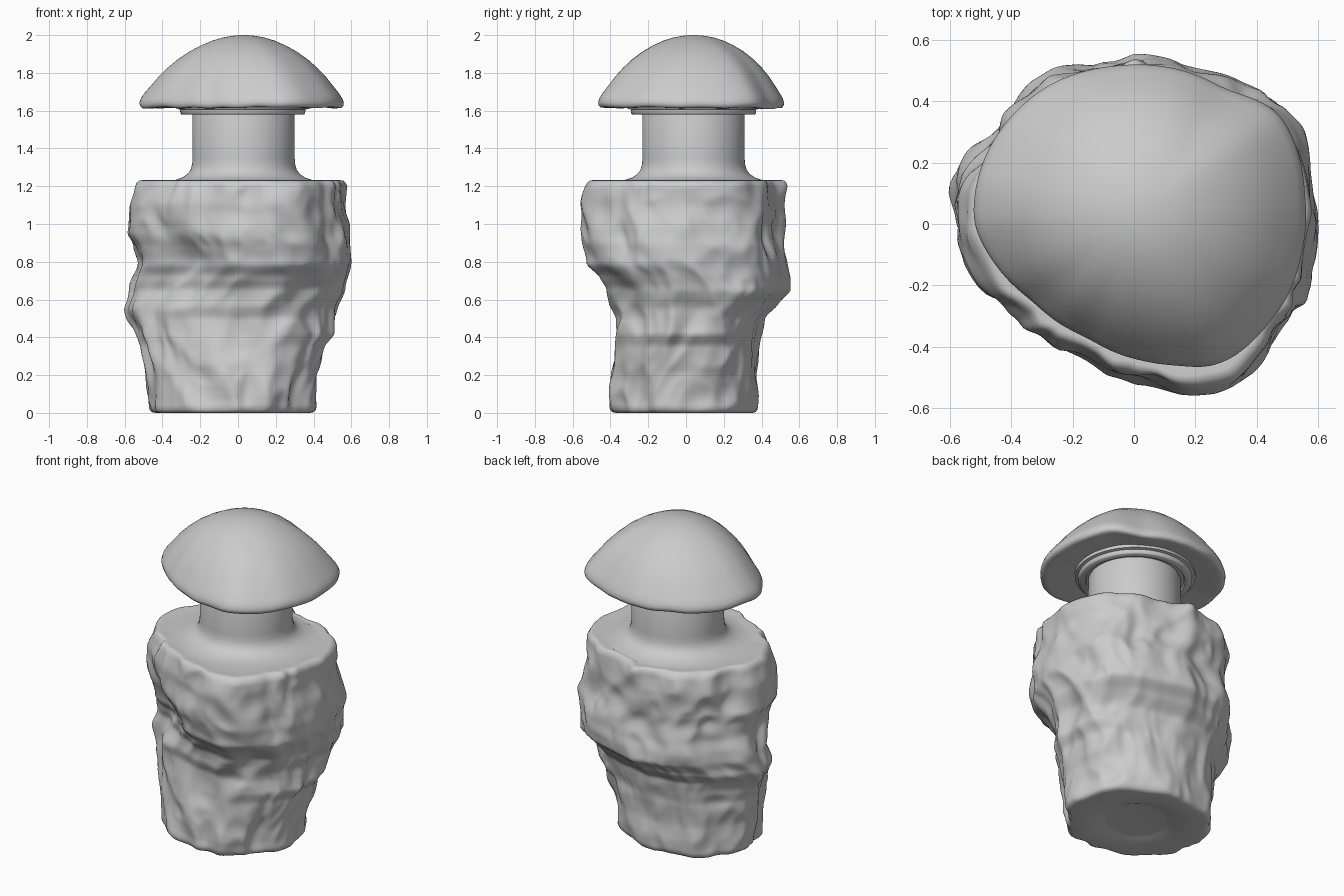
import bpy, math
from mathutils import Vector, noise

if "Cube" in bpy.data.objects:
    bpy.data.objects.remove(bpy.data.objects["Cube"])

N = 200
CX, CY = 0.03, 0.04


def loft(name, rings):
    """Skin a stack of equal-length point rings and close both ends."""
    n = len(rings[0])
    verts = [p for r in rings for p in r]
    faces = [(k*n + i, k*n + (i+1) % n, (k+1)*n + (i+1) % n, (k+1)*n + i)
             for k in range(len(rings)-1) for i in range(n)]
    faces.append(tuple(reversed(range(n))))
    faces.append(tuple(range((len(rings)-1)*n, len(rings)*n)))
    me = bpy.data.meshes.new(name)
    me.from_pydata(verts, [], faces)
    ob = bpy.data.objects.new(name, me)
    bpy.context.collection.objects.link(ob)
    bpy.ops.object.select_all(action='DESELECT')
    ob.select_set(True)
    bpy.context.view_layer.objects.active = ob
    bpy.ops.object.shade_smooth_by_angle(angle=math.radians(60))
    return ob


def circle(r, z, cx=CX, cy=CY):
    return [(cx + r*math.cos(a), cy + r*math.sin(a), z) for a in ANG]


def lerp_table(tab, z):
    """Interpolate rows of (z, values...)."""
    for a, b in zip(tab, tab[1:]):
        if z <= b[0]:
            t = max(0, (z - a[0]) / (b[0] - a[0]))
            t = 0.5*t + 0.5*t*t*(3 - 2*t)
            return [u + (v - u)*t for u, v in zip(a[1:], b[1:])]
    return tab[-1][1:]


ANG = [2*math.pi*i/N for i in range(N)]

# Plan outline shared by cap and body, turned into radius per angle
OUT = [(.555, .1), (.53, .25), (.47, .365), (.3, .435), (.1, .512), (-.05, .515),
       (-.15, .5), (-.28, .45), (-.4, .35), (-.47, .25), (-.515, .12), (-.522, 0),
       (-.46, -.12), (-.33, -.25), (-.15, -.37), (.03, -.445), (.16, -.46), (.24, -.468),
       (.33, -.43), (.42, -.345), (.5, -.235), (.545, -.1)]
polar = sorted((math.atan2(y-CY, x-CX) % (2*math.pi), math.hypot(x-CX, y-CY)) for x, y in OUT)
polar = [(polar[-1][0]-2*math.pi, polar[-1][1])] + polar + [(polar[0][0]+2*math.pi, polar[0][1])]
RAD = []
for a in ANG:
    for (a0, r0), (a1, r1) in zip(polar, polar[1:]):
        if a0 <= a <= a1:
            RAD.append(r0 + (r1-r0)*(a-a0)/(a1-a0))
            break
for _ in range(8):
    RAD = [(RAD[i-1] + 2*RAD[i] + RAD[(i+1) % N])/4 for i in range(N)]

# Body silhouettes: front (z, left, right) and side (z, front, back)
FRONT = [(0, -.47, .41), (.2, -.49, .42), (.35, -.515, .46), (.42, -.55, .51),
         (.55, -.605, .52), (.65, -.575, .57), (.8, -.535, .6), (.88, -.55, .6),
         (.95, -.58, .59), (1.1, -.575, .57), (1.2, -.545, .578), (1.24, -.54, .57)]
SIDE = [(0, -.4, .38), (.1, -.41, .385), (.2, -.395, .375), (.35, -.375, .39),
        (.5, -.37, .42), (.58, -.405, .49), (.65, -.42, .55), (.72, -.46, .55),
        (.79, -.525, .54), (.92, -.555, .52), (1.1, -.555, .53), (1.24, -.53, .53)]
# Local knobs: (angle in degrees, height)
KNOBS = [(-73, .045), (93, .025), (168, .025), (10, .015)]


def rock(x, y, z):
    """Soft chiselled stone relief, stretched vertically."""
    p = Vector((x, y, z*.7))
    p = p + noise.noise_vector(p*2.5)*.08
    n1 = noise.noise(p*4.5)
    n2 = noise.noise(p*8 + Vector((5, 2, 7)))
    return .05*(.3 - math.sqrt(n1*n1 + .01)) + .03*(.3 - math.sqrt(n2*n2 + .01)) \
        + .035*noise.noise(p*5 + Vector((9, 1, 3)))


def raw_ring(z):
    pts = []
    b = max(0, .5 - z*.5)
    top = min(1, max(0, (z - .3)/.5))
    for a, r in zip(ANG, RAD):
        r = r*(1-b) + .5*b
        r += rock(r*math.cos(a), r*math.sin(a), z)
        for deg, h in KNOBS:
            d = (a - math.radians(deg) + math.pi) % (2*math.pi) - math.pi
            r += top*h*math.exp(-(d/.17)**2)
        pts.append((r*math.cos(a), r*math.sin(a)))
    return pts


def body_ring(z, s=1):
    pts = raw_ring(z)
    # limits averaged over neighbouring heights, to avoid banding
    lim = [0]*4
    for dz in (-.08, -.04, 0, .04, .08):
        xs, ys = zip(*raw_ring(z + dz))
        lim = [l + v/5 for l, v in zip(lim, (min(xs), max(xs), min(ys), max(ys)))]
    x0, x1 = lerp_table(FRONT, z)
    y0, y1 = lerp_table(SIDE, z)
    mx, my = (x0+x1)/2, (y0+y1)/2
    res = []
    for x, y in pts:
        u = x0 + (x1-x0)*(x-lim[0])/(lim[1]-lim[0])
        v = y0 + (y1-y0)*(y-lim[2])/(lim[3]-lim[2])
        res.append((mx + (u-mx)*s, my + (v-my)*s, z))
    return res


# Bottle: recessed base, rough stone wall, flat shoulder, filleted neck
rings = [circle(.17, .02, -.03, -.01), circle(.19, .018, -.03, -.01), circle(.22, .006, -.03, -.01),
         body_ring(0, .92), body_ring(.004, .965), body_ring(.016, .99)]
H = 80
rings += [body_ring(.035 + (1.2-.035)*k/H) for k in range(H+1)]
rings += [body_ring(1.218, .99), body_ring(1.23, .97), body_ring(1.232, .94), body_ring(1.226, .88)]
rings += [circle(r, z) for r, z in [(.4, 1.228), (.36, 1.234), (.325, 1.246), (.298, 1.264), (.281, 1.287),
                                    (.273, 1.315), (.27, 1.35), (.27, 1.58), (.265, 1.592), (.25, 1.597)]]
loft("bottle_body", rings)

# Stopper collar under the cap
loft("stopper_collar", [circle(r, z, .025) for r, z in
                        [(.285, 1.592), (.29, 1.58), (.325, 1.58), (.33, 1.586), (.332, 1.606),
                         (.35, 1.61), (.35, 1.65)]])

# Domed cap with irregular rim
CAP = [(.3, 1.63), (.66, 1.63), (.8, 1.622), (.93, 1.614), (.975, 1.615), (.995, 1.626), (1, 1.642), (.985, 1.665),
       (.955, 1.69), (.9, 1.73), (.83, 1.779), (.75, 1.825), (.65, 1.873), (.54, 1.914),
       (.43, 1.946), (.32, 1.971), (.21, 1.988), (.12, 1.996), (.04, 2.0)]
rings = []
for s, z in CAP:
    ring = []
    for a, r in zip(ANG, RAD):
        rr = s*(r*s + .5*(1-s))
        rr = s*r if s > .95 else rr
        wave = .012*s**4*noise.noise(Vector((math.cos(a)*3, math.sin(a)*3, 1)))
        ring.append((CX + rr*math.cos(a), CY + rr*math.sin(a), z + wave))
    rings.append(ring)
loft("cap", rings)
